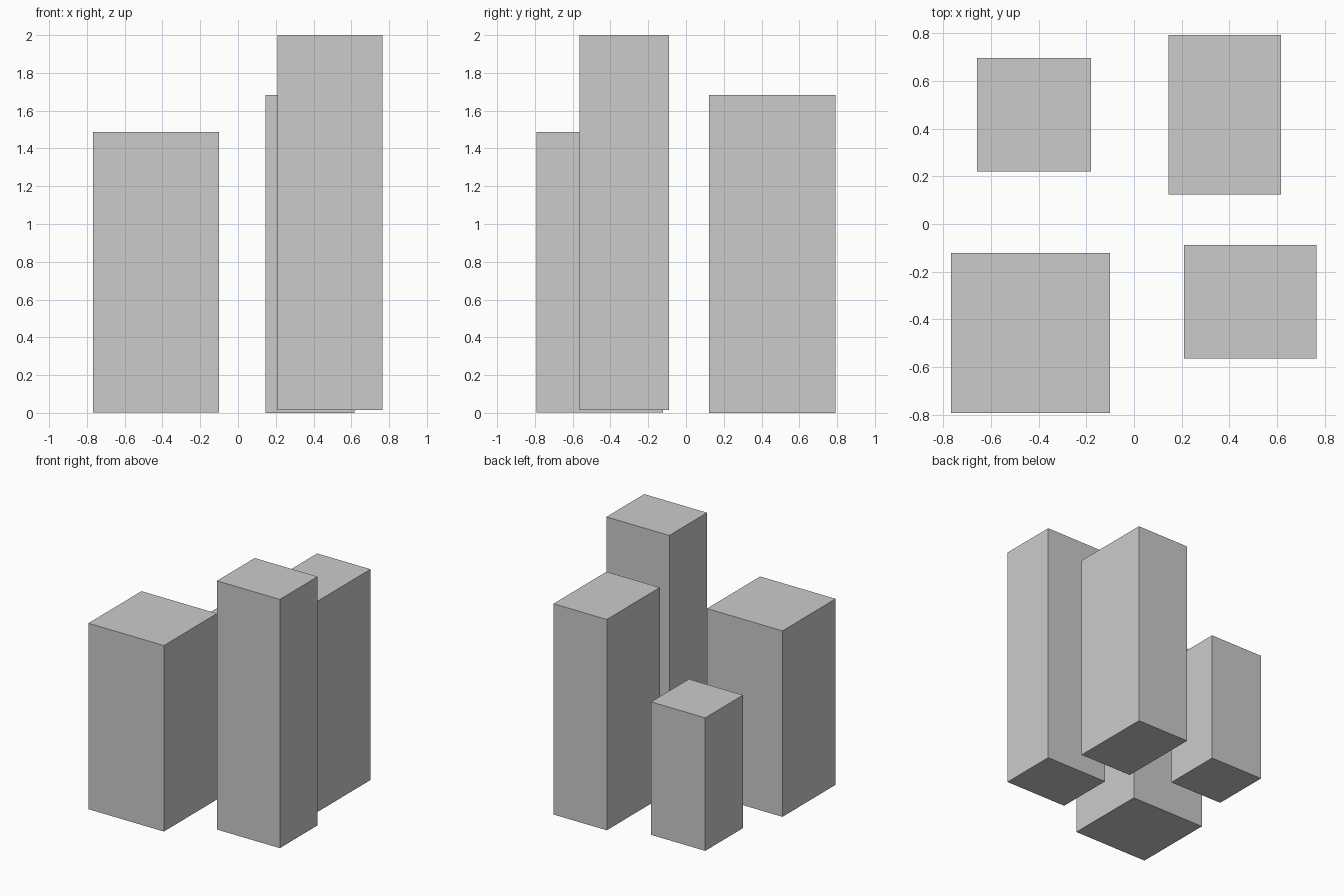
import bpy

if "Cube" in bpy.data.objects:
    bpy.data.objects.remove(bpy.data.objects["Cube"])


def block(name, x, y, z):
    """Add a box spanning the given (min, max) ranges."""
    bpy.ops.mesh.primitive_cube_add(size=1)
    ob = bpy.context.object
    ob.name = name
    ob.location = [(a + b) / 2 for a, b in (x, y, z)]
    ob.scale = [b - a for a, b in (x, y, z)]
    return ob


# Four separate upright blocks
block("front_left_block", (-0.767, -0.100), (-0.792, -0.122), (0.002, 1.487))
block("front_right_block", (0.210, 0.765), (-0.565, -0.089), (0.014, 2.0))
block("back_right_block", (0.145, 0.616), (0.123, 0.792), (0.0, 1.683))
block("back_left_block", (-0.658, -0.180), (0.221, 0.697), (0.014, 1.076))
